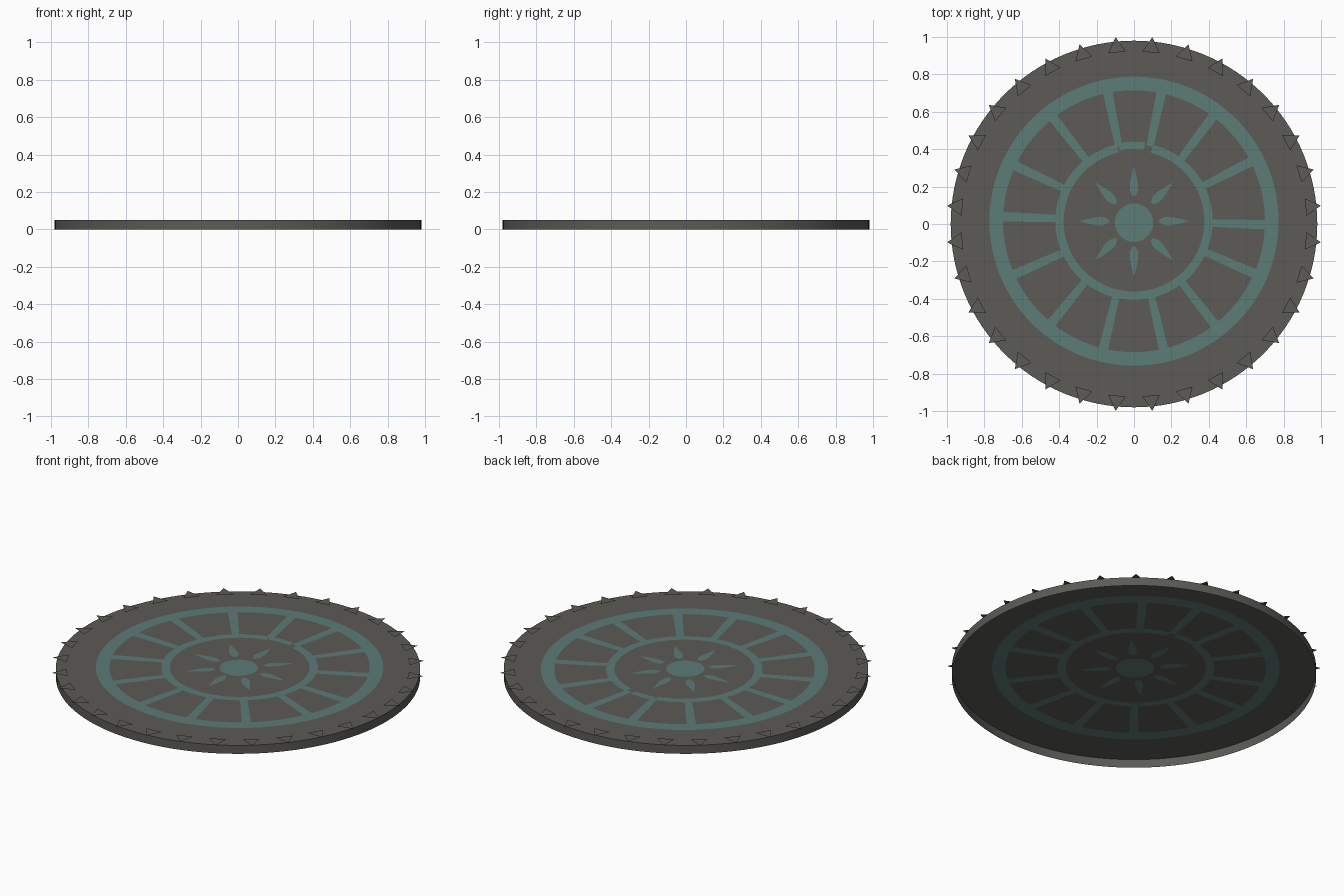
import bpy, bmesh, math
from math import sin, cos, radians, pi

if "Cube" in bpy.data.objects:
    bpy.data.objects.remove(bpy.data.objects["Cube"])


def material(name, rgb):
    m = bpy.data.materials.new(name)
    m.diffuse_color = (*rgb, 1)
    m.use_nodes = True
    m.node_tree.nodes["Principled BSDF"].inputs["Base Color"].default_value = m.diffuse_color
    return m


stone = material("dark_stone", (0.106, 0.103, 0.093))
teal = material("faded_teal", (0.108, 0.200, 0.187))
R, H, EPS = 0.98, 0.05, 0.0008
CY = 0.015                      # painted design sits slightly off centre


def finish(bm, name, mat):
    me = bpy.data.meshes.new(name)
    bm.to_mesh(me)
    bm.free()
    me.materials.append(mat)
    ob = bpy.data.objects.new(name, me)
    bpy.context.collection.objects.link(ob)
    return ob


# Disc body: a shallow cap, open underneath
bpy.ops.mesh.primitive_cylinder_add(vertices=128, radius=R, depth=H, location=(0, 0, H / 2))
disc = bpy.context.object
disc.name = "disc_body"
disc.data.materials.append(stone)
bm = bmesh.new()
bm.from_mesh(disc.data)
bmesh.ops.delete(bm, geom=[f for f in bm.faces if f.normal.z < -0.5], context='FACES_ONLY')
bm.to_mesh(disc.data)
bm.free()
bpy.ops.object.shade_smooth_by_angle(angle=radians(30))

# Rim teeth: flat triangles just above the top, pointing outward
bm = bmesh.new()
for i in range(32):
    a = 2 * pi * (i + 0.5) / 32
    bm.faces.new([bm.verts.new((r * cos(a) - t * sin(a), r * sin(a) + t * cos(a), H + 0.009))
                  for r, t in ((0.922, -0.047), (1.004, 0), (0.922, 0.047))])
finish(bm, "rim_teeth", stone)


def sheet(bm, pts):
    """Painted polygon (counter-clockwise) on both sides of the top plate."""
    bm.faces.new([bm.verts.new((x, y + CY, H + EPS)) for x, y in pts])
    bm.faces.new([bm.verts.new((x, y + CY, H - EPS)) for x, y in reversed(pts)])


def arc(bm, r0, r1, d0, d1):
    n = max(4, int((d1 - d0) / 3))
    def p(r, k):
        a = radians(d0 + (d1 - d0) * k / n)
        return r * cos(a), r * sin(a)
    for k in range(n):
        sheet(bm, [p(r0, k), p(r1, k), p(r1, k + 1), p(r0, k + 1)])


def radial(bm, deg, profile):
    """Symmetric shape along a radius from (radius, half width) pairs."""
    a = radians(deg)
    pts = [(r, -w) for r, w in profile] + [(r, w) for r, w in reversed(profile)]
    sheet(bm, [(r * cos(a) - t * sin(a), r * sin(a) + t * cos(a)) for r, t in pts])


# Painted rings
bm = bmesh.new()
arc(bm, 0.7, 0.773, 0, 360)
finish(bm, "outer_ring_paint", teal)
bm = bmesh.new()
arc(bm, 0.376, 0.421, 102.5, 436)
arc(bm, 0.385, 0.425, 82, 101.5)
finish(bm, "inner_ring_paint", teal)

# Painted spokes
bm = bmesh.new()
for d in (101.5, 78, 53, 27, -1.5, -23.5, -52, -77, -103.5, -129, -156, 178, 155, 128):
    radial(bm, d, [(0.41, 0.019), (0.55, 0.023), (0.69, 0.025), (0.71, 0.03)])
finish(bm, "spoke_paint", teal)

# Painted sun: hub and eight petals
bm = bmesh.new()
sheet(bm, [(0.103 * cos(2 * pi * k / 40), 0.103 * sin(2 * pi * k / 40) - 0.008) for k in range(40)])
for i in range(8):
    radial(bm, 45 * i, [(0.135, 0.008), (0.165, 0.023), (0.2, 0.022), (0.24, 0.014), (0.287, 0.003)])
finish(bm, "sun_paint", teal)
